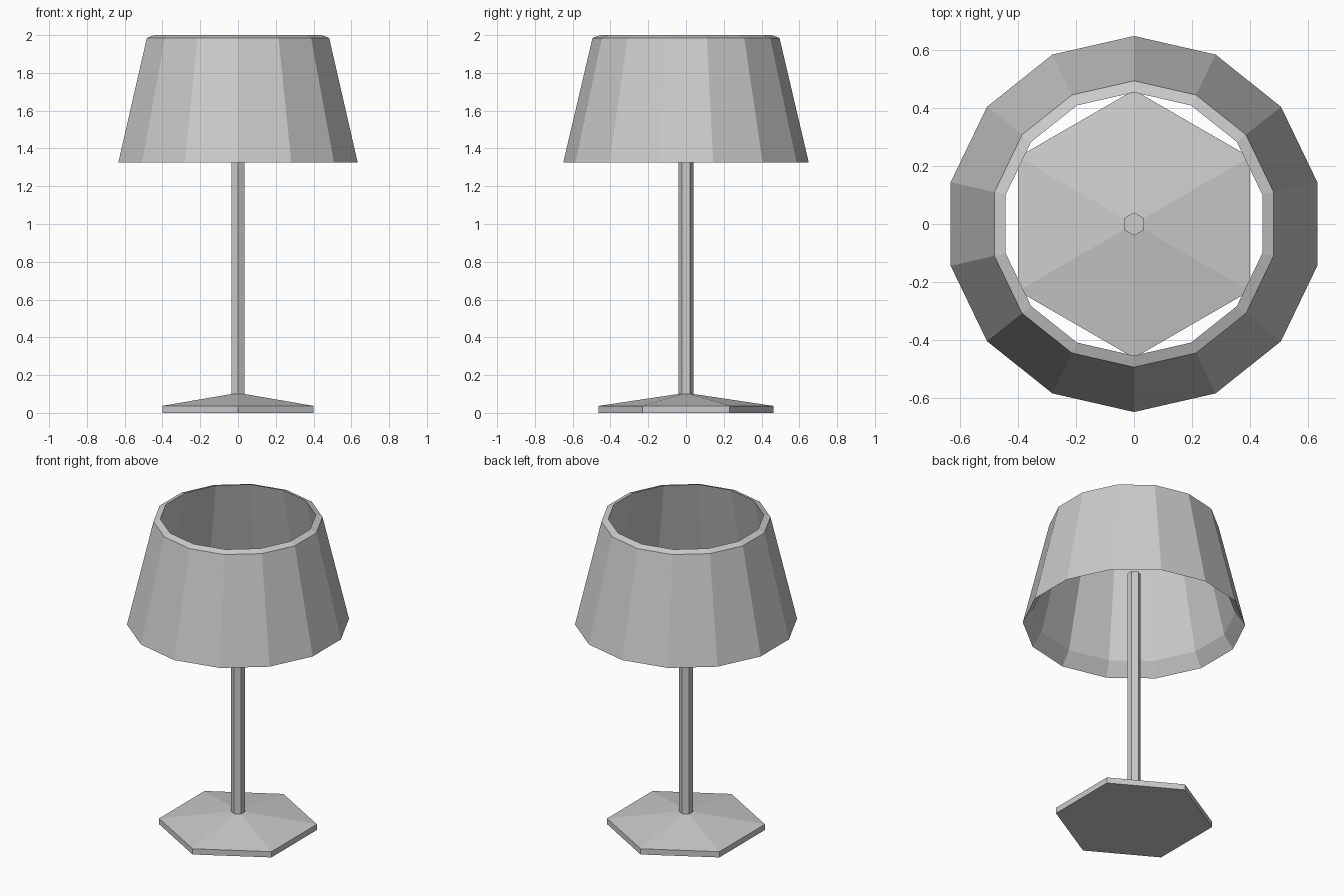
import bpy
import bmesh
from math import cos, sin, tau

cube = bpy.data.objects.get("Cube")
if cube:
    bpy.data.objects.remove(cube, do_unlink=True)

grey = bpy.data.materials.new("light grey")
grey.use_nodes = True
colour = (0.6, 0.6, 0.6, 1)
grey.diffuse_color = colour
grey.node_tree.nodes["Principled BSDF"].inputs["Base Color"].default_value = colour


def turned(name, sides, profile, closed=False):
    """Faceted turned part from (radius, height) points; open profiles get end caps."""
    bm = bmesh.new()
    rings = [[bm.verts.new((r * sin(tau * i / sides), r * cos(tau * i / sides), z))
              for i in range(sides)] for r, z in profile]
    pairs = list(zip(rings, rings[1:]))
    if closed:
        pairs.append((rings[-1], rings[0]))
    else:
        bm.faces.new(rings[0])
        bm.faces.new(rings[-1])
    for low, high in pairs:
        for i in range(sides):
            j = (i + 1) % sides
            bm.faces.new((low[i], low[j], high[j], high[i]))
    bmesh.ops.recalc_face_normals(bm, faces=bm.faces)
    mesh = bpy.data.meshes.new(name)
    bm.to_mesh(mesh)
    bm.free()
    mesh.materials.append(grey)
    obj = bpy.data.objects.new(name, mesh)
    bpy.context.collection.objects.link(obj)
    return obj


# Six-sided foot with a shallow sloping top, and the post standing on it
turned("base", 6, [(0.463, 0), (0.463, 0.037), (0.04, 0.1)])
turned("post", 6, [(0.04, 0.09), (0.04, 1.66)])

# Hollow shade with bevelled rims
turned("shade", 14, [(0.65, 1.325), (0.495, 1.985), (0.455, 2.0), (0.592, 1.41)],
       closed=True)
